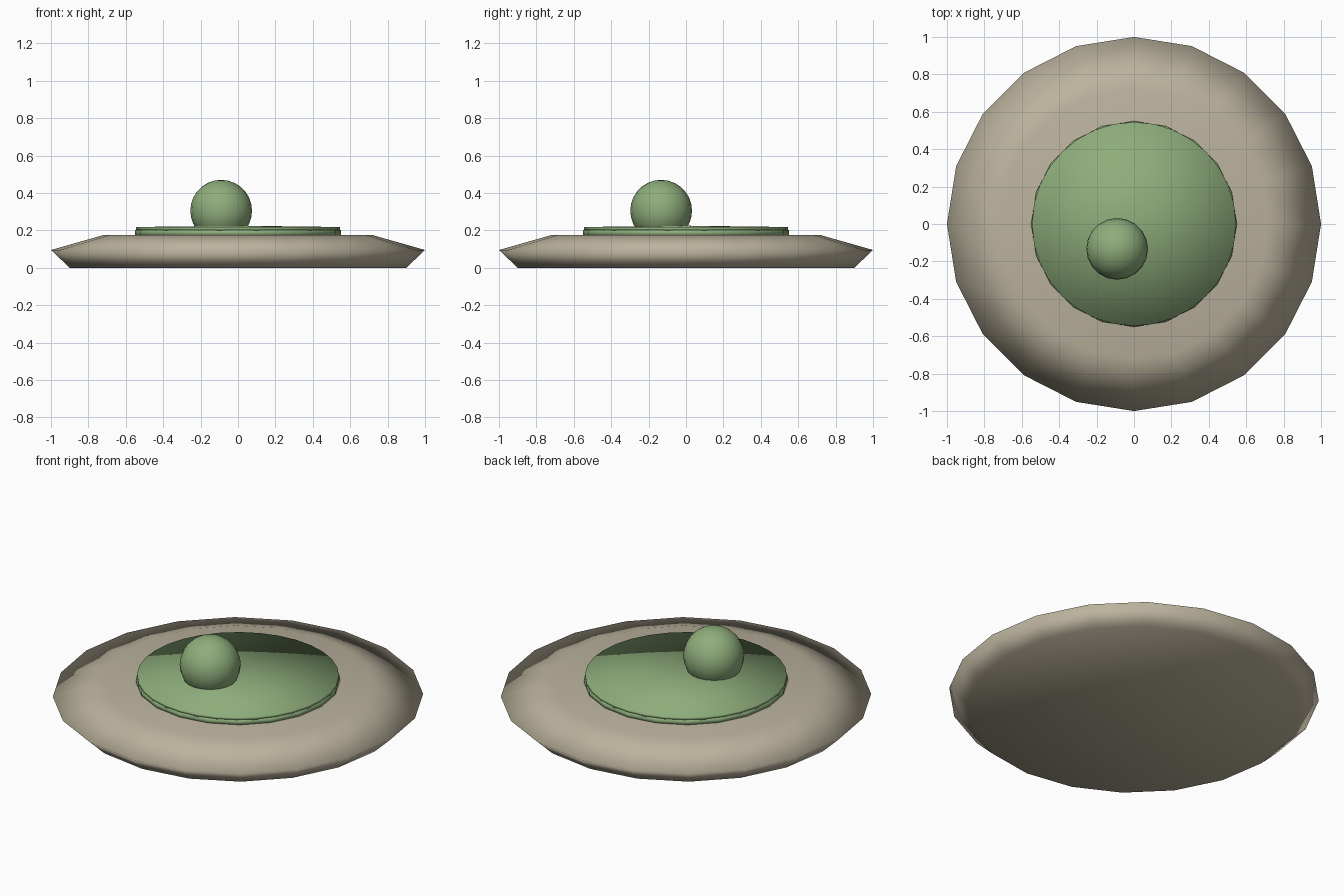
import bpy, bmesh
from math import cos, sin, tau

if "Cube" in bpy.data.objects:
    bpy.data.objects.remove(bpy.data.objects["Cube"])


def material(name, rgb):
    m = bpy.data.materials.new(name)
    m.diffuse_color = (*rgb, 1)
    m.use_nodes = True
    m.node_tree.nodes["Principled BSDF"].inputs["Base Color"].default_value = m.diffuse_color
    return m


def finish(name, bm, mat, loc=(0, 0, 0)):
    bmesh.ops.recalc_face_normals(bm, faces=bm.faces)
    for f in bm.faces:
        f.smooth = True
    me = bpy.data.meshes.new(name)
    bm.to_mesh(me)
    bm.free()
    me.materials.append(mat)
    ob = bpy.data.objects.new(name, me)
    ob.location = loc
    bpy.context.collection.objects.link(ob)
    return ob


def lathe(name, profile, sides, mat):
    """Revolve (radius, z) points; radius 0 at the ends makes a pole."""
    bm = bmesh.new()
    rings = []
    for r, z in profile:
        if r == 0:
            rings.append([bm.verts.new((0, 0, z))] * sides)
        else:
            rings.append([bm.verts.new((r * cos(tau * i / sides), r * sin(tau * i / sides), z))
                          for i in range(sides)])
    for a, b in zip(rings, rings[1:]):
        for i in range(sides):
            j = (i + 1) % sides
            bm.faces.new(list(dict.fromkeys((a[i], a[j], b[j], b[i]))))
    return finish(name, bm, mat)


stone = material("stone", (0.50, 0.45, 0.34))
green = material("green", (0.27, 0.42, 0.20))

# Bevelled round base
lathe("base_plate", [(0, 0), (0.9, 0), (1.0, 0.095), (0.72, 0.175), (0, 0.175)], 20, stone)

# Low disc with a finer, slightly domed cap
lathe("green_disc", [(0, 0.17), (0.55, 0.17), (0.55, 0.203), (0, 0.203)], 20, green)
lathe("disc_cap", [(0, 0.2), (0.545, 0.2), (0.545, 0.218), (0, 0.225)], 32, green)

# Off-centre ball sunk slightly into the disc
ball = bmesh.new()
bmesh.ops.create_uvsphere(ball, u_segments=20, v_segments=14, radius=0.165)
finish("ball", ball, green, (-0.09, -0.133, 0.305))
